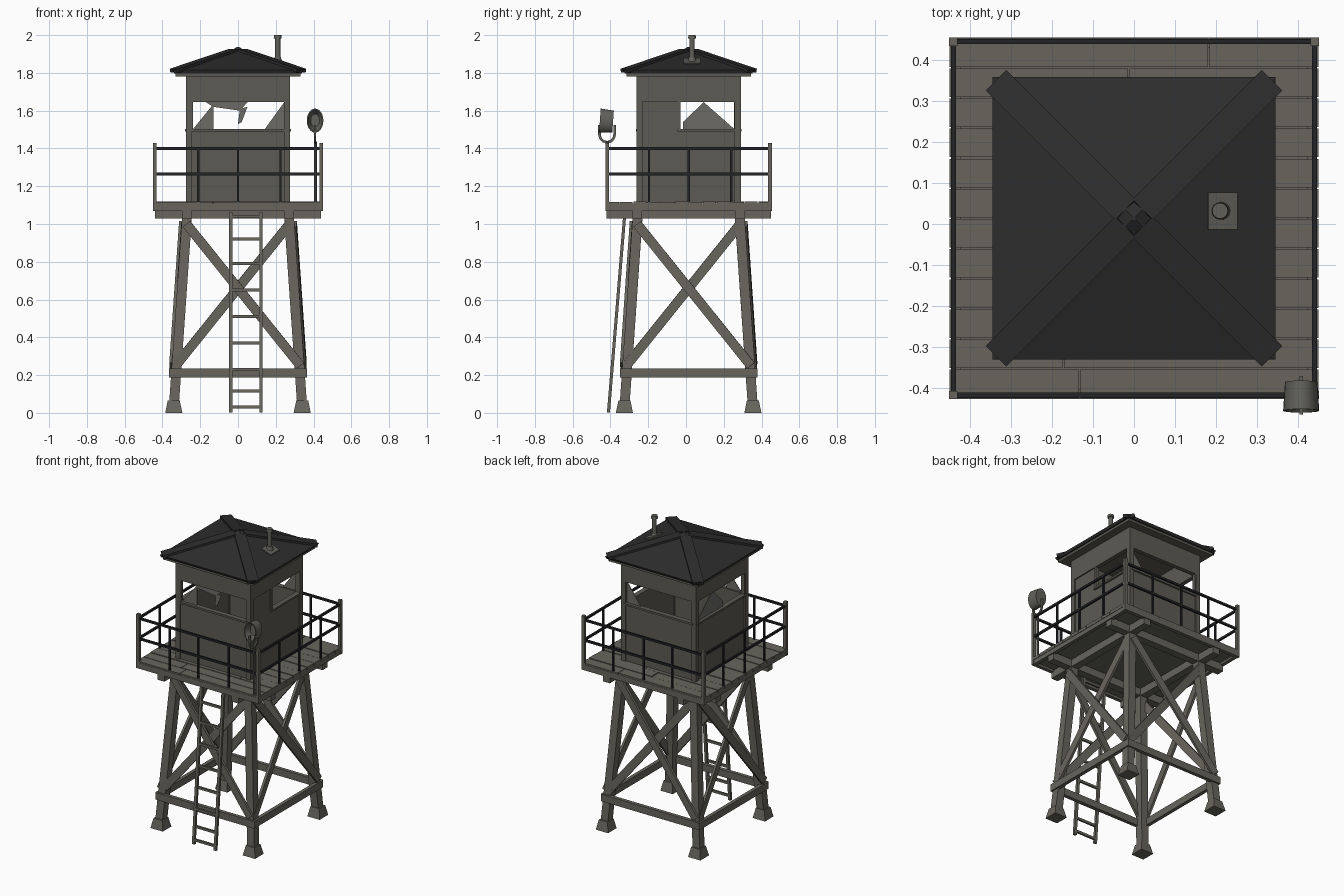
import bpy, bmesh, math, random
from mathutils import Vector, Matrix

if "Cube" in bpy.data.objects:
    bpy.data.objects.remove(bpy.data.objects["Cube"])

random.seed(4)
CY = 0.014                      # the tower sits slightly behind the origin
V = Vector


def material(name, r, g, b):
    m = bpy.data.materials.new(name)
    m.diffuse_color = (r, g, b, 1)
    m.use_nodes = True
    m.node_tree.nodes["Principled BSDF"].inputs["Base Color"].default_value = m.diffuse_color
    return m


WOOD = material("weathered_wood", 0.135, 0.130, 0.108)
WALL = material("wall_boards", 0.108, 0.104, 0.087)
ROOF = material("dark_roofing", 0.026, 0.026, 0.026)
IRON = material("black_iron", 0.016, 0.017, 0.019)
METAL = material("grey_metal", 0.120, 0.118, 0.105)
GLASS = material("dirty_glass", 0.150, 0.148, 0.135)


def box(bm, lo, hi, rot=Matrix()):
    lo, hi = V(lo), V(hi)
    m = Matrix.Translation((lo + hi) / 2) @ Matrix.Diagonal((*(hi - lo), 1))
    bmesh.ops.create_cube(bm, size=1, matrix=rot @ m)


def beam(bm, p, q, w, t, n=(0, 0, 1), rot=Matrix()):
    """Bar from p to q, w wide and t thick along the direction n."""
    p, q = V(p), V(q)
    d = (q - p).normalized()
    x = V(n).cross(d).normalized()
    y = d.cross(x)
    r = Matrix((x, y, d)).transposed().to_4x4()
    m = Matrix.Translation((p + q) / 2) @ r @ Matrix.Diagonal((w, t, (q - p).length, 1))
    bmesh.ops.create_cube(bm, size=1, matrix=rot @ m)


def cone(bm, z0, z1, r0, r1, seg, x=0, y=0, turn=0):
    m = Matrix.Translation((x, y, (z0 + z1) / 2)) @ Matrix.Rotation(turn, 4, 'Z')
    return bmesh.ops.create_cone(bm, cap_ends=True, segments=seg, radius1=r0,
                                 radius2=r1, depth=z1 - z0, matrix=m)


def finish(bm, name, mat, smooth=False):
    bmesh.ops.translate(bm, verts=bm.verts, vec=(0, CY, 0))
    bmesh.ops.recalc_face_normals(bm, faces=bm.faces)
    me = bpy.data.meshes.new(name)
    bm.to_mesh(me)
    bm.free()
    me.materials.append(mat)
    ob = bpy.data.objects.new(name, me)
    bpy.context.collection.objects.link(ob)
    if smooth:
        bpy.ops.object.select_all(action='DESELECT')
        ob.select_set(True)
        bpy.context.view_layer.objects.active = ob
        bpy.ops.object.shade_smooth_by_angle(angle=0.7)
    return ob


SIDES = [Matrix.Rotation(k * math.pi / 2, 4, 'Z') for k in range(4)]  # front, right, back, left


def leg_at(z):
    return 0.342 - 0.072 * z / 1.04


# legs and feet
legs, feet = bmesh.new(), bmesh.new()
for sx in (-1, 1):
    for sy in (-1, 1):
        a, b = leg_at(0.03), leg_at(1.05)
        beam(legs, (sx * a, sy * a, 0.03), (sx * b, sy * b, 1.05), 0.052, 0.052, (0, 1, 0))
        cone(feet, 0, 0.065, 0.064, 0.045, 4, sx * 0.34, sy * 0.34, math.pi / 4)
finish(legs, "legs", WOOD)
finish(feet, "feet", WOOD)

# crossed braces and lower rails on each side
braces, girts = bmesh.new(), bmesh.new()
for r in SIDES:
    for s, off in ((1, 0.018), (-1, 0.03)):
        p = (-s * (leg_at(0.25) + 0.005), -leg_at(0.25) - off, 0.25)
        q = (s * leg_at(1.0), -leg_at(1.0) - off, 1.0)
        beam(braces, p, q, 0.05, 0.016, (0, 1, 0.07), r)
    y = leg_at(0.21) + 0.025
    box(girts, (-0.362, -y - 0.012, 0.188), (0.362, -y + 0.012, 0.235), r)
finish(braces, "cross_braces", WOOD)
finish(girts, "lower_rails", WOOD)

# platform: support beams, under-boards, edge boards, planks
HX, HY = 0.447, 0.441
b = bmesh.new()
for s in (-1, 1):
    box(b, (-0.44, s * 0.272 - 0.025, 1.03), (0.44, s * 0.272 + 0.025, 1.08))
    box(b, (s * 0.272 - 0.025, -0.435, 1.03), (s * 0.272 + 0.025, 0.435, 1.0795))
finish(b, "platform_beams", WOOD)
b = bmesh.new()
box(b, (-HX + 0.01, -HY + 0.01, 1.085), (HX - 0.01, HY - 0.01, 1.1))
for s in (-1, 1):
    box(b, (-HX, s * (HY - 0.012) - 0.012, 1.07), (HX, s * (HY - 0.012) + 0.012, 1.108))
    box(b, (s * (HX - 0.012) - 0.012, -HY + 0.024, 1.07), (s * (HX - 0.012) + 0.012, HY - 0.024, 1.108))
finish(b, "platform_frame", WOOD)
b = bmesh.new()
n = 12
for i in range(n):
    y0 = -HY + 2 * HY * i / n
    cut = random.uniform(-0.25, 0.25)
    for x0, x1 in ((-0.45, cut - 0.002), (cut + 0.002, 0.45)):
        box(b, (x0, y0 + 0.002, 1.098), (x1, y0 + 2 * HY / n - 0.002, 1.118 + random.uniform(-0.002, 0.002)))
finish(b, "deck_planks", WOOD)

# railing
PX, PY = 0.441, 0.431
posts, rails = bmesh.new(), bmesh.new()
for sx in (-1, 1):
    for sy in (-1, 1):
        box(posts, (sx * PX - 0.01, sy * PY - 0.01, 1.07), (sx * PX + 0.01, sy * PY + 0.01, 1.43))
for s in (-1, 1):
    for z in (1.265, 1.4):
        box(rails, (-PX, s * PY - 0.006, z - 0.007), (PX, s * PY + 0.006, z + 0.007))
        box(rails, (s * PX - 0.006, -PY, z - 0.007), (s * PX + 0.006, PY, z + 0.007))
    for u in (-0.21, 0, 0.225):
        box(rails, (u - 0.006, s * PY - 0.005, 1.1), (u + 0.006, s * PY + 0.005, 1.4))
        box(rails, (s * PX - 0.005, u - 0.006, 1.1), (s * PX + 0.005, u + 0.006, 1.4))
finish(posts, "railing_corner_posts", WOOD)
finish(rails, "railing_bars", IRON)

# cabin walls around a window opening on each side
W, Z0, Z1, WB, WT = 0.268, 1.11, 1.79, 1.503, 1.645
walls, trim = bmesh.new(), bmesh.new()
for k, (u0, u1) in enumerate(((-0.24, 0.245), (-0.045, 0.245), (-0.245, 0.24), (-0.24, 0.24))):
    r = SIDES[k]
    box(walls, (-W, -W, Z0), (W, -W + 0.02, WB), r)
    box(walls, (-W, -W - 0.008, WT), (W, -W + 0.02, Z1), r)
    box(walls, (-W, -W, WB), (u0, -W + 0.02, WT), r)
    box(walls, (u1, -W, WB), (W, -W + 0.02, WT), r)
    box(trim, (u0 - 0.015, -W - 0.012, WB - 0.012), (u1 + 0.015, -W + 0.022, WB), r)
    for u in (u0 - 0.006, u1 + 0.006):
        box(trim, (u - 0.007, -W - 0.006, WB), (u + 0.007, -W + 0.01, WT), r)
    box(trim, (W - 0.024, -W - 0.008, Z0), (W + 0.008, -W + 0.024, Z1), r)
finish(walls, "cabin_walls", WALL)
finish(trim, "corner_posts_and_window_trim", WALL)

# broken window panes
SHARDS = (
    (0, ((-0.24, 1.5), (-0.13, 1.5), (-0.13, 1.635))),
    (0, ((-0.17, 1.645), (-0.13, 1.62), (0.01, 1.6), (0.05, 1.645))),
    (0, ((0.0, 1.53), (0.02, 1.54), (0.05, 1.62), (0.01, 1.61))),
    (2, ((-0.245, 1.5), (-0.14, 1.5), (-0.245, 1.645))),
    (3, ((0.03, 1.5), (-0.245, 1.5), (-0.08, 1.645), (0.03, 1.54))),
)
b = bmesh.new()
for k, pts in SHARDS:
    fr = [b.verts.new(SIDES[k] @ V((u, -W + 0.008, z))) for u, z in pts]
    bk = [b.verts.new(SIDES[k] @ V((u, -W + 0.012, z))) for u, z in pts]
    b.faces.new(fr)
    b.faces.new(bk[::-1])
    for i in range(len(pts)):
        j = (i + 1) % len(pts)
        b.faces.new((fr[j], fr[i], bk[i], bk[j]))
finish(b, "broken_glass", GLASS)

# roof: soffit frame, pyramid, hip strips and cap
b = bmesh.new()
box(b, (-0.33, -0.33, 1.782), (0.33, 0.33, 1.803))
finish(b, "roof_soffit", WALL)
b = bmesh.new()
R2 = math.sqrt(2)
cone(b, 1.798, 1.814, 0.338 * R2, 0.345 * R2, 4, turn=math.pi / 4)
cone(b, 1.814, 1.93, 0.345 * R2, 0.004, 4, turn=math.pi / 4)
for r in SIDES:
    beam(b, (0.335, 0.335, 1.812), (0.02, 0.02, 1.918), 0.07, 0.02, rot=r)
cone(b, 1.912, 1.938, 0.046 * R2, 0.006, 4, turn=math.pi / 4)
finish(b, "roof", ROOF)

# chimney pipe with flashing plate
b = bmesh.new()
CX, CYY = 0.21, 0.018
beam(b, (CX - 0.03, CYY, 1.872), (CX + 0.04, CYY, 1.847), 0.09, 0.014)
cone(b, 1.85, 1.885, 0.028, 0.016, 16, CX, CYY)
cone(b, 1.87, 1.985, 0.014, 0.014, 16, CX, CYY)
cone(b, 1.982, 2.0, 0.021, 0.019, 16, CX, CYY)
finish(b, "chimney", METAL, True)

# ladder leaning on the front edge
b = bmesh.new()
def ladder_y(z):
    return -0.425 + 0.085 * z / 1.03
for x in (-0.038, 0.122):
    beam(b, (x, ladder_y(0.005), 0.002), (x, ladder_y(1.06), 1.06), 0.018, 0.016, (0, 1, 0))
for z in (0.03, 0.117, 0.23, 0.37, 0.51, 0.65, 0.79, 0.92, 1.04):
    beam(b, (-0.04, ladder_y(z), z), (0.124, ladder_y(z), z), 0.012, 0.016)
finish(b, "ladder", WOOD)

# searchlight: oval drum with a hollow dish facing the front
b = bmesh.new()
m = (Matrix.Translation((0.408, -0.435, 1.545)) @ Matrix.Rotation(math.radians(-4), 4, 'X')
     @ Matrix.Diagonal((0.044, 1, 0.064, 1)) @ Matrix.Rotation(math.pi / 2, 4, 'X'))
bmesh.ops.create_cone(b, cap_ends=True, segments=24, radius1=0.9, radius2=1, depth=0.07, matrix=m)
face = min((f for f in b.faces if len(f.verts) > 4), key=lambda f: f.calc_center_median().y)
bmesh.ops.inset_region(b, faces=[face], thickness=0.006)
dish = bmesh.ops.extrude_discrete_faces(b, faces=[face])["faces"][0]
c = dish.calc_center_median()
for v in dish.verts:
    v.co = c + (v.co - c) * 0.6 + V((0, 0.035, 0))
finish(b, "searchlight", METAL, True)

# searchlight yoke and stub
b = bmesh.new()
arc = [V((0.408, -0.432 + 0.04 * math.cos(t), 1.475 + 0.042 * math.sin(t)))
       for t in [math.pi * (1 + i / 10) for i in range(11)]]
arc = [arc[0] + V((0, 0, 0.05))] + arc + [arc[-1] + V((0, 0, 0.05))]
for p, q in zip(arc, arc[1:]):
    beam(b, p, q, 0.014, 0.009, (1, 0, 0))
cone(b, 1.1, 1.437, 0.008, 0.008, 10, 0.41, -0.43)
finish(b, "searchlight_yoke", METAL)
